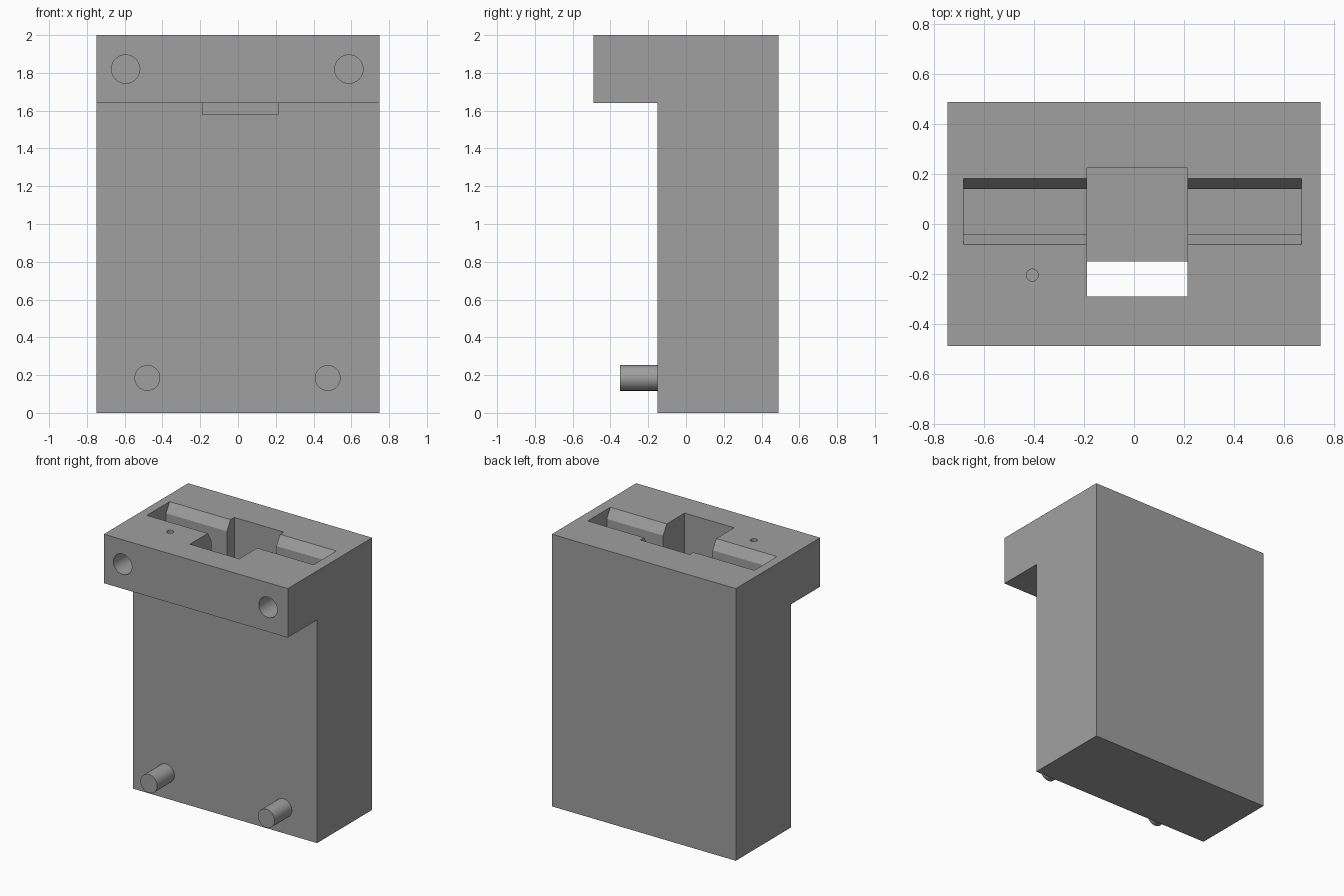
import bpy, math
from mathutils import Vector

if "Cube" in bpy.data.objects:
    bpy.data.objects.remove(bpy.data.objects["Cube"])

grey = bpy.data.materials.new("grey plastic")
grey.diffuse_color = (0.35, 0.35, 0.35, 1)
grey.use_nodes = True
grey.node_tree.nodes["Principled BSDF"].inputs["Base Color"].default_value = grey.diffuse_color


def prism(name, profile, x0, x1):
    """Extrude a (y, z) profile along x."""
    n = len(profile)
    verts = [(x, y, z) for x in (x0, x1) for y, z in profile]
    faces = [tuple(reversed(range(n))), tuple(range(n, 2 * n))]
    faces += [(i, (i + 1) % n, n + (i + 1) % n, n + i) for i in range(n)]
    mesh = bpy.data.meshes.new(name)
    mesh.from_pydata(verts, [], faces)
    mesh.materials.append(grey)
    obj = bpy.data.objects.new(name, mesh)
    bpy.context.collection.objects.link(obj)
    return obj


def rod(name, start, end, radius):
    """Cylinder between two points."""
    a, b = Vector(start), Vector(end)
    bpy.ops.mesh.primitive_cylinder_add(
        vertices=48, radius=radius, depth=(b - a).length, location=(a + b) / 2,
        rotation=(b - a).to_track_quat('Z', 'Y').to_euler())
    obj = bpy.context.object
    obj.name = name
    obj.data.materials.append(grey)
    return obj


def activate(obj):
    bpy.ops.object.select_all(action='DESELECT')
    obj.select_set(True)
    bpy.context.view_layer.objects.active = obj


def cut(body, cutter):
    activate(body)
    mod = body.modifiers.new("cut", 'BOOLEAN')
    mod.operation, mod.solver, mod.object = 'DIFFERENCE', 'EXACT', cutter
    bpy.ops.object.modifier_apply(modifier=mod.name)
    bpy.data.objects.remove(cutter)


# Housing block with front overhang
housing = prism("housing", [(-0.15, 0), (0.49, 0), (0.49, 2), (-0.49, 2),
                            (-0.49, 1.64), (-0.15, 1.64)], -0.748, 0.748)

# Long slot with bevelled lips
cut(housing, prism("slot_cutter", [(-0.04, 1.64), (0.14, 1.64), (0.14, 1.93), (0.182, 2),
                                   (0.182, 2.1), (-0.082, 2.1), (-0.082, 2), (-0.04, 1.93)],
                   -0.683, 0.672))

# Central pocket, open through the overhang
cut(housing, prism("pocket_cutter", [(-0.29, 1.58), (0.225, 1.58), (0.225, 2.2),
                                     (-0.29, 2.2)], -0.188, 0.214))

# Peg sockets in the front and a small hole in the top
for x in (-0.595, 0.587):
    cut(housing, rod("socket_cutter", (x, -0.6, 1.82), (x, -0.27, 1.82), 0.075))
cut(housing, rod("small_hole_cutter", (-0.408, -0.205, 2.1), (-0.408, -0.205, 1.8), 0.024))

activate(housing)
bpy.ops.object.shade_smooth_by_angle(angle=math.radians(25))

# Locating pegs low on the front
for side, x in (("left", -0.48), ("right", 0.475)):
    peg = rod(side + "_peg", (x, -0.35, 0.185), (x, -0.145, 0.185), 0.068)
    activate(peg)
    bpy.ops.object.shade_smooth_by_angle(angle=math.radians(25))
